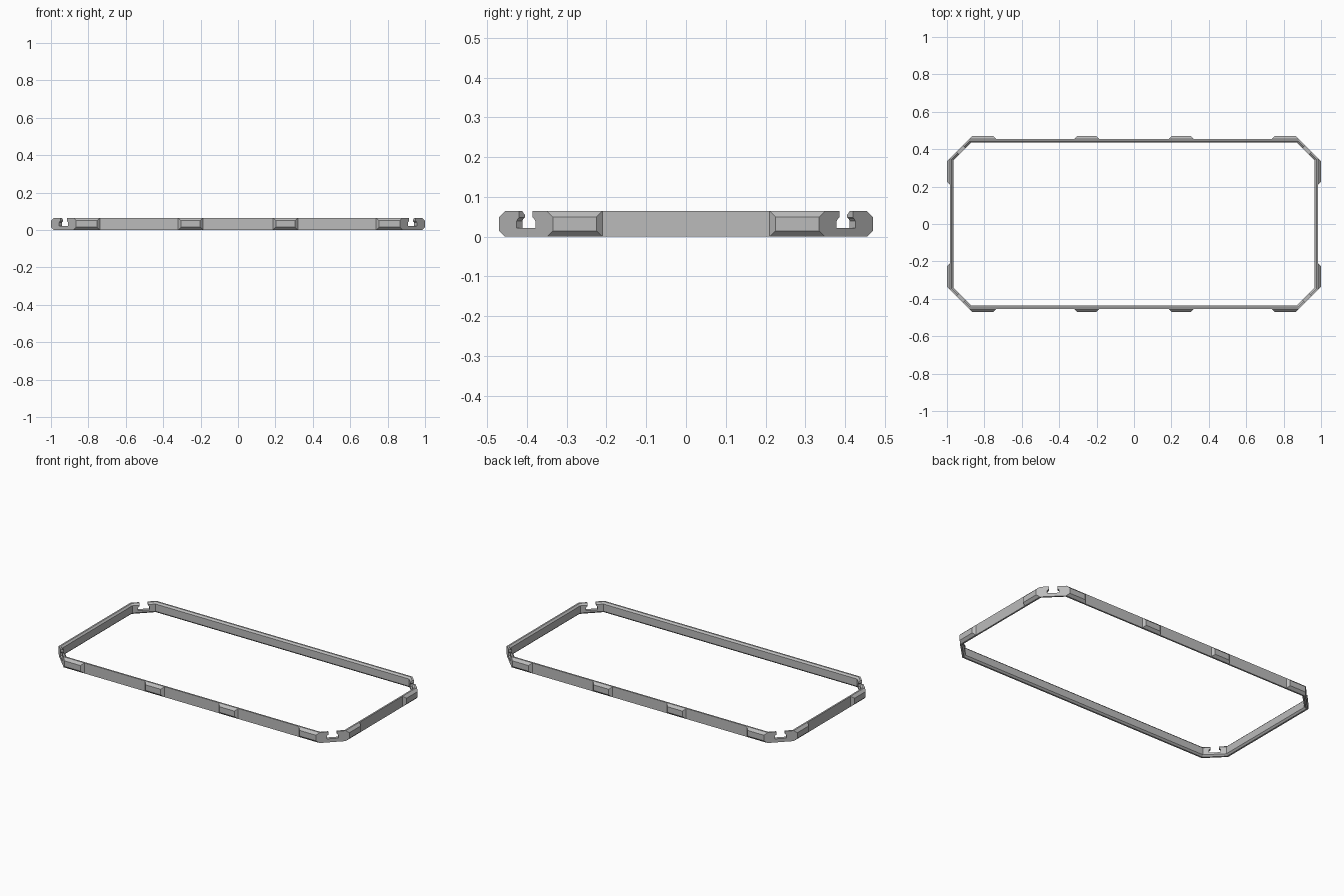
import bpy, bmesh, math
from mathutils import Vector, Matrix

if "Cube" in bpy.data.objects:
    bpy.data.objects.remove(bpy.data.objects["Cube"])

HALF_X, HALF_Y, DIAG = 0.985, 0.455, 1.335   # outer walls and corner plane x + y
HEIGHT, PAD = 0.065, 0.015

grey = bpy.data.materials.new("mid_grey")
grey.use_nodes = True
grey.diffuse_color = (0.5, 0.5, 0.5, 1)
grey.node_tree.nodes["Principled BSDF"].inputs["Base Color"].default_value = (0.5, 0.5, 0.5, 1)


def make_object(name, bm):
    bmesh.ops.recalc_face_normals(bm, faces=bm.faces)
    mesh = bpy.data.meshes.new(name)
    bm.to_mesh(mesh)
    bm.free()
    mesh.materials.append(grey)
    obj = bpy.data.objects.new(name, mesh)
    bpy.context.collection.objects.link(obj)
    return obj


def octagon(inset):
    """Rectangle with cut corners, moved inwards by the inset."""
    x, y, d = HALF_X - inset, HALF_Y - inset, DIAG - inset * math.sqrt(2)
    a, b = (x, d - x), (d - y, y)
    return [a, b, (-b[0], b[1]), (-a[0], a[1]),
            (-a[0], -a[1]), (-b[0], -b[1]), (b[0], -b[1]), (a[0], -a[1])]


# Frame: wall section with bevelled inner edges, swept round the octagon
section = [(0, 0), (0, HEIGHT), (0.01, HEIGHT), (0.02, HEIGHT - 0.01), (0.02, 0.01), (0.01, 0)]
bm = bmesh.new()
rings = [[bm.verts.new((x, y, z)) for x, y in octagon(inset)] for inset, z in section]
for i, ring in enumerate(rings):
    nxt = rings[(i + 1) % len(rings)]
    for j in range(8):
        k = (j + 1) % 8
        bm.faces.new((ring[j], ring[k], nxt[k], nxt[j]))
frame = make_object("frame", bm)

# Keyhole slots, open at the top, cut through the four corner plates
half = [(0.033, 0.022), (0.033, 0.04), (0.029, 0.045), (0.024, 0.048), (0.024, 0.1)]
outline = half + [(-u, z) for u, z in reversed(half)]
mid_x = (HALF_X + PAD + DIAG - HALF_Y - PAD) / 2
bm = bmesh.new()
for sx in (-1, 1):
    for sy in (-1, 1):
        centre = Vector((sx * mid_x, sy * (DIAG - mid_x), 0))
        out = Vector((sx, sy, 0)).normalized()
        along = Vector((-out.y, out.x, 0))
        face = bm.faces.new([bm.verts.new(centre + along * u - out * 0.05 + Vector((0, 0, z)))
                             for u, z in outline])
        grown = bmesh.ops.extrude_face_region(bm, geom=[face])["geom"]
        bmesh.ops.translate(bm, vec=out * 0.1,
                            verts=[v for v in grown if isinstance(v, bmesh.types.BMVert)])
cutter = make_object("slot_cutter", bm)
cutter.hide_render = True
cut = frame.modifiers.new("slots", 'BOOLEAN')
cut.operation, cut.solver, cut.object = 'DIFFERENCE', 'EXACT', cutter
graph = bpy.context.evaluated_depsgraph_get()
cut_mesh = bpy.data.meshes.new_from_object(frame.evaluated_get(graph))
frame.modifiers.clear()
frame.data = cut_mesh
bpy.data.objects.remove(cutter)


def pad(name, start, end, wall, turn):
    """Raised block with sloping sides, on the wall at the given turn."""
    bm = bmesh.new()
    for out, inset in ((0, 0), (PAD, PAD)):
        for u in (start + inset, end - inset):
            for z in (inset, HEIGHT - inset):
                bm.verts.new((u, -wall - out, z))
    bmesh.ops.convex_hull(bm, input=bm.verts)
    bmesh.ops.dissolve_limit(bm, angle_limit=0.01, verts=bm.verts, edges=bm.edges)
    bmesh.ops.transform(bm, matrix=Matrix.Rotation(math.radians(turn), 4, 'Z'), verts=bm.verts)
    make_object(name, bm)


# Pads on the long walls and on the short walls
corner_x, corner_y = DIAG - HALF_Y, DIAG - HALF_X
for side, turn in (("front", 0), ("back", 180)):
    for i, (a, b) in enumerate(((-corner_x, -0.738), (-0.32, -0.187),
                                (0.187, 0.32), (0.738, corner_x))):
        pad(f"{side}_pad_{i + 1}", a, b, HALF_Y, turn)
for side, turn in (("left", 90), ("right", -90)):
    for i, (a, b) in enumerate(((-corner_y, -0.21), (0.21, corner_y))):
        pad(f"{side}_pad_{i + 1}", a, b, HALF_X, turn)
